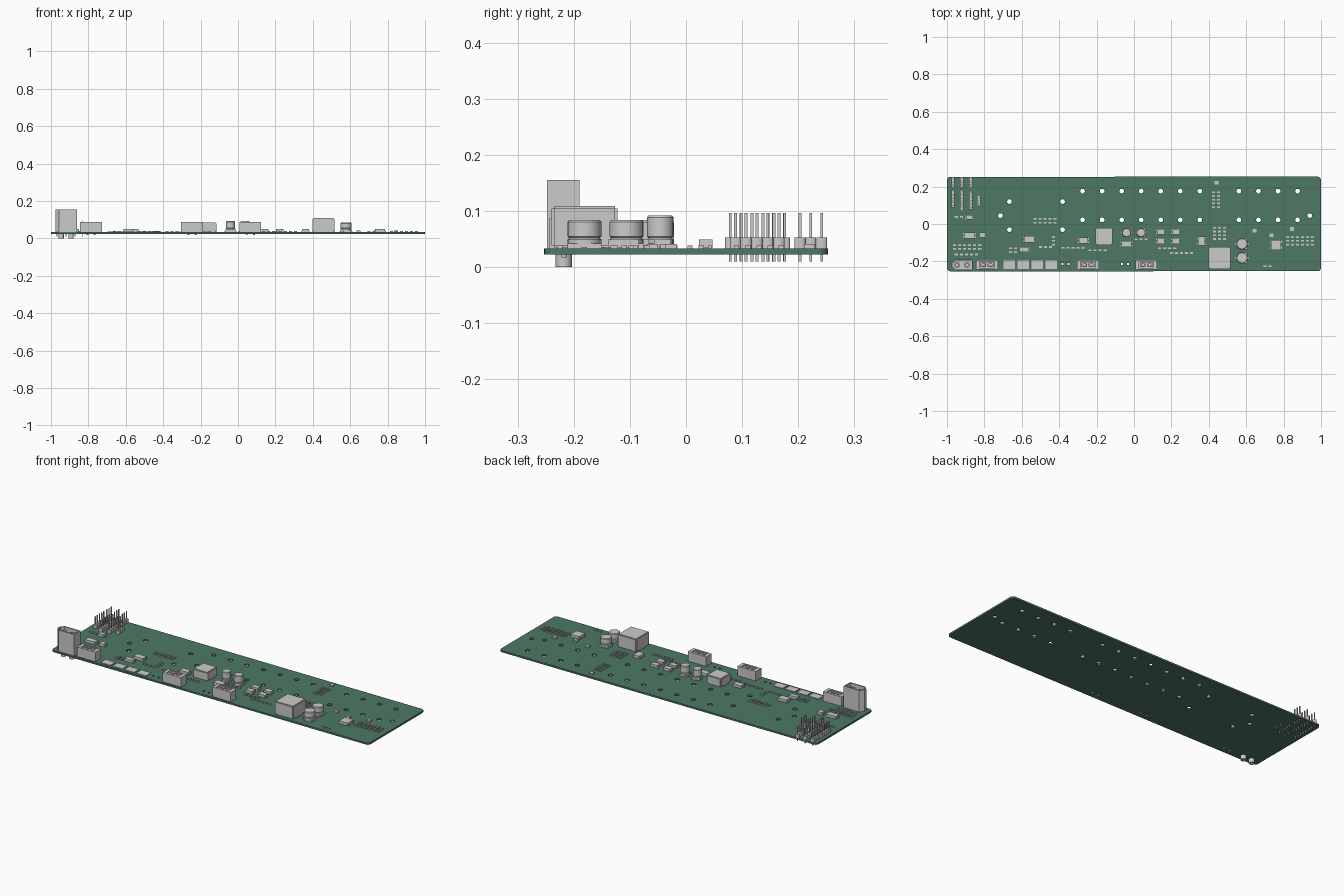
import bpy, bmesh, math
from mathutils import Matrix

if "Cube" in bpy.data.objects:
    bpy.data.objects.remove(bpy.data.objects["Cube"])

TOP, BOT = 0.033, 0.023      # board faces


def finish(name, bm, smooth=False):
    me = bpy.data.meshes.new(name)
    bmesh.ops.recalc_face_normals(bm, faces=bm.faces)
    bm.to_mesh(me)
    bm.free()
    ob = bpy.data.objects.new(name, me)
    bpy.context.collection.objects.link(ob)
    if smooth:
        bpy.ops.object.select_all(action='DESELECT')
        ob.select_set(True)
        bpy.context.view_layer.objects.active = ob
        bpy.ops.object.shade_smooth_by_angle(angle=math.radians(35))
    return ob


def box(bm, x, y, sx, sy, z0, z1):
    m = Matrix.Translation((x, y, (z0 + z1) / 2)) @ Matrix.Diagonal((sx, sy, z1 - z0, 1))
    bmesh.ops.create_cube(bm, size=1, matrix=m)


def circle(x, y, r, n=24):
    angles = [2 * math.pi * i / n for i in range(n)]
    return [(x + r * math.cos(a), y + r * math.sin(a)) for a in angles]


def lathe(bm, x, y, prof):
    """Round part from a (radius, height) profile."""
    rings = [[bm.verts.new((*p, z)) for p in circle(x, y, r)] for r, z in prof]
    for a, b in zip(rings, rings[1:]):
        for i in range(len(a)):
            bm.faces.new((a[i - 1], a[i], b[i], b[i - 1]))
    bm.faces.new(rings[0])
    bm.faces.new(rings[-1])


def rect(x, y, sx, sy, left=0, right=0):
    """Rectangle outline with optional chamfers on its left and right corners."""
    pts = []
    for a, b in ((-1, -1), (1, -1), (1, 1), (-1, 1)):
        c = left if a < 0 else right
        px, py = x + a * sx / 2, y + b * sy / 2
        cut = [(px, py - b * c), (px - a * c, py)]
        pts += (cut if a * b > 0 else cut[::-1]) if c else [(px, py)]
    return pts


def plate(bm, loops, z0, z1):
    """Extruded filled outline; inner loops become holes."""
    cu = bpy.data.curves.new("outline", 'CURVE')
    cu.dimensions, cu.fill_mode, cu.extrude = '2D', 'BOTH', (z1 - z0) / 2
    for pts in loops:
        s = cu.splines.new('POLY')
        s.points.add(len(pts) - 1)
        for p, (x, y) in zip(s.points, pts):
            p.co = (x, y, 0, 1)
        s.use_cyclic_u = True
    ob = bpy.data.objects.new("outline", cu)
    bpy.context.collection.objects.link(ob)
    dg = bpy.context.evaluated_depsgraph_get()
    me = bpy.data.meshes.new_from_object(ob.evaluated_get(dg))
    me.transform(Matrix.Translation((0, 0, (z0 + z1) / 2)))
    bm.from_mesh(me)
    bpy.data.objects.remove(ob)
    bmesh.ops.remove_doubles(bm, verts=bm.verts, dist=1e-5)


# circuit board with rounded corners and mounting holes
outline = [(x + math.copysign(0.98, x), y + math.copysign(0.233, y))
           for x, y in ((px or 1e-9, py) for px, py in
                        (circle(0, 0, 0.02, 24)[i] for i in range(24)))]
holes = [(-0.275 + 0.1045 * i, y) for i in range(12) if i != 7 for y in (0.176, 0.022)]
holes += [(x, y) for x in (-0.666, -0.382) for y in (0.12, -0.03)] + [(-0.714, 0.045), (0.94, 0.045)]
loops = [outline] + [circle(x, y, 0.0125) for x, y in holes]
loops += [circle(x + s * 0.016, -0.214, 0.006) for x in (-0.366, -0.048) for s in (-1, 1)]
bm = bmesh.new()
plate(bm, loops, BOT, TOP)
board = finish("circuit_board", bm)
green = bpy.data.materials.new("board_green")
green.diffuse_color = (0.075, 0.19, 0.125, 1)
green.use_nodes = True
green.node_tree.nodes["Principled BSDF"].inputs["Base Color"].default_value = green.diffuse_color
board.data.materials.append(green)

# tall power connector: chamfered shroud, floor, two sockets with hollow legs
bm = bmesh.new()
outer = rect(-0.918, -0.219, 0.116, 0.058, 0.02)
plate(bm, [outer], TOP, 0.07)
plate(bm, [outer, rect(-0.918, -0.219, 0.102, 0.044, 0.015)], 0.07, 0.155)
for x in (-0.946, -0.893):
    lathe(bm, x, -0.219, [(0.016, 0.07), (0.016, 0.14), (0.008, 0.14), (0.008, 0.11)])
    lathe(bm, x, -0.218, [(0.0145, TOP), (0.0145, 0), (0.007, 0), (0.007, 0.012)])
finish("power_connector", bm, True)

# low two-pole connectors
for i, x in enumerate((-0.786, -0.246, 0.066)):
    bm = bmesh.new()
    y = -0.218
    box(bm, x, y, 0.116, 0.05, TOP, 0.058)
    plate(bm, [rect(x, y, 0.116, 0.05), rect(x, y, 0.078, 0.034)], 0.058, 0.087)
    for px in (x - 0.019, x + 0.019):
        plate(bm, [rect(px, y, 0.03, 0.026), circle(px, y, 0.008)], 0.058, 0.085)
        lathe(bm, px, y, [(0.005, TOP), (0.005, 0.017)])
    finish(f"output_connector_{i + 1}", bm, True)

# moulded inductors with end terminals
for name, x, y, size, z in (("large_inductor", 0.457, -0.181, 0.117, 0.109),
                            ("medium_inductor", -0.16, -0.066, 0.09, 0.084)):
    bm = bmesh.new()
    box(bm, x, y, size, size, TOP + 0.002, z)
    bmesh.ops.bevel(bm, geom=bm.edges[:], offset=0.004, segments=2, affect='EDGES')
    for s in (-1, 1):
        box(bm, x + s * size * 0.42, y, size * 0.17, size / 2, TOP, TOP + 0.006)
    finish(name, bm, True)

# can capacitors on chamfered bases
for i, (x, y, r, z) in enumerate(((-0.04, -0.046, 0.0235, 0.092), (0.037, -0.046, 0.0235, 0.092),
                                  (0.578, -0.106, 0.03, 0.084), (0.578, -0.181, 0.03, 0.084))):
    bm = bmesh.new()
    plate(bm, [rect(x, y, 2 * r, 2 * r, r / 2)], TOP, 0.042)
    box(bm, x, y, 2.3 * r, 0.01, TOP, 0.036)
    lathe(bm, x, y, [(r, 0.042), (r, 0.049), (r * 0.9, 0.052), (r, 0.055), (r, z - 0.003), (r * 0.9, z)])
    finish(f"can_capacitor_{i + 1}", bm, True)

# pin headers: x, lowest pin y, pin count
headers = [(-0.968 + 0.048 * i, 0.203, 3) for i in range(3)]
headers += [(-0.968, 0.098, 5), (-0.92, 0.079, 6), (-0.872, 0.088, 5), (-0.83, 0.107, 3)]
pitch = 0.0194
for i, (x, y0, n) in enumerate(headers):
    bm = bmesh.new()
    for y in (y0 + k * pitch for k in range(n)):
        plate(bm, [rect(x, y, 0.018, pitch - 0.0002, 0.003, 0.003)], TOP, 0.053)
        box(bm, x, y, 0.005, 0.005, 0.01, 0.097)
    finish(f"pin_header_{i + 1}", bm)

# flat pads along the front edge
bm = bmesh.new()
for k in range(4):
    box(bm, -0.667 + 0.075 * k, -0.217, 0.062, 0.046, TOP, 0.037)
finish("front_pads", bm)

# packaged chips with side leads: x, y, width, depth
chips = [(-0.88, -0.062, .06, .032), (-0.81, -0.058, .03, .026), (-0.56, -0.082, .055, .036),
         (-0.586, -0.136, .05, .026), (-0.27, -0.088, .05, .032), (-0.04, -0.107, .055, .034),
         (0.361, -0.091, .036, .05), (0.76, -0.112, .054, .054), (-0.88, 0.035, .036, .024)]
chips += [(x, y, .04, .03) for x in (0.142, 0.222) for y in (-0.042, -0.091)]
bm = bmesh.new()
for x, y, sx, sy in chips:
    box(bm, x, y, sx, sy, TOP + 0.001, TOP + 0.016)
    for s in (-1, 1):
        for t in (-0.3, 0.3):
            box(bm, x + s * sx / 2, y + t * sy, 0.009, sy / 4, TOP, TOP + 0.006)
finish("chips", bm)

# small chip parts with end caps, in grids: x, y, columns, rows
grids = [(-0.96, -0.113, 6, 2), (-0.95, -0.163, 5, 1), (-0.95, 0.038, 2, 1), (-0.53, 0.027, 5, 2),
         (-0.66, -0.13, 2, 2), (-0.5, -0.123, 3, 1), (-0.43, -0.07, 1, 3), (-0.38, -0.128, 5, 1),
         (-0.235, -0.14, 4, 1), (0.01, -0.082, 3, 1), (0.137, -0.13, 4, 1), (0.2, -0.155, 5, 1),
         (0.425, 0.17, 2, 5), (0.43, -0.02, 3, 4), (0.82, -0.07, 6, 3), (0.7, -0.225, 2, 1)]
bm = bmesh.new()
for x0, y0, nc, nr in grids:
    for c in range(nc):
        for r in range(nr):
            x, y = x0 + c * 0.027, y0 - r * 0.02
            box(bm, x, y, 0.011, 0.0085, TOP, TOP + 0.0055)
            for s in (-1, 1):
                box(bm, x + s * 0.0065, y, 0.004, 0.0095, TOP, TOP + 0.006)
finish("small_components", bm)

# larger ceramic parts without leads
bm = bmesh.new()
for x, y in ((0.845, -0.027), (0.735, -0.06), (0.44, 0.22), (0.645, -0.036)):
    box(bm, x, y, 0.021, 0.02, TOP, TOP + 0.008)
finish("ceramic_blocks", bm)
